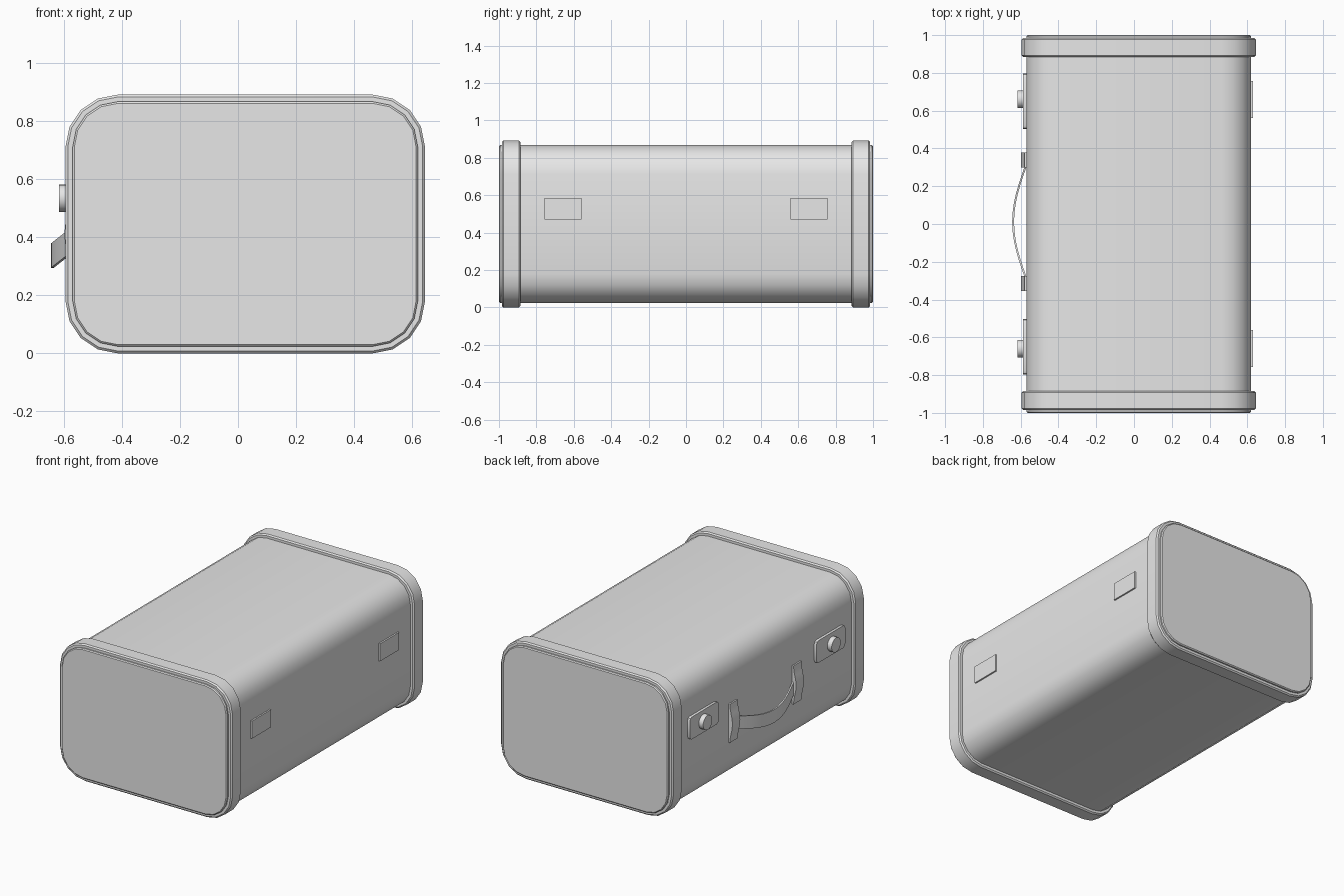
import bpy, bmesh, math
from mathutils import Matrix

cube = bpy.data.objects.get("Cube")
if cube:
    bpy.data.objects.remove(cube, do_unlink=True)

CX, CZ = 0.025, 0.446      # centre of the case section
SIDE = -0.57               # plane of the side that carries the handle

grey = bpy.data.materials.new("plain_grey")
grey.use_nodes = True
grey.diffuse_color = (0.8, 0.8, 0.8, 1)
grey.node_tree.nodes["Principled BSDF"].inputs["Base Color"].default_value = (0.8, 0.8, 0.8, 1)


def finish(bm, name, bevel=0):
    """Turn a bmesh into a shaded object, with an optional edge chamfer."""
    bmesh.ops.recalc_face_normals(bm, faces=bm.faces)
    mesh = bpy.data.meshes.new(name)
    bm.to_mesh(mesh)
    bm.free()
    mesh.materials.append(grey)
    ob = bpy.data.objects.new(name, mesh)
    bpy.context.collection.objects.link(ob)
    if bevel:
        mod = ob.modifiers.new("chamfer", 'BEVEL')
        mod.width = bevel
        mod.segments = 1
        mod.limit_method = 'ANGLE'
        mod.angle_limit = math.radians(50)
    bpy.ops.object.select_all(action='DESELECT')
    ob.select_set(True)
    bpy.context.view_layer.objects.active = ob
    bpy.ops.object.shade_smooth_by_angle(angle=math.radians(30))
    return ob


def rounded_rect(w, h, r, seg=4):
    """Outline of a rectangle with rounded corners, centred on the origin."""
    pts = []
    for k, (sx, sy) in enumerate([(1, 1), (-1, 1), (-1, -1), (1, -1)]):
        for i in range(seg + 1):
            a = math.pi / 2 * (k + i / seg)
            pts.append((sx * (w / 2 - r) + r * math.cos(a),
                        sy * (h / 2 - r) + r * math.sin(a)))
    return pts


def prism(name, outline, place, start, end, bevel=0):
    """Extrude an outline from start to end; place maps (u, v, depth) to xyz."""
    bm = bmesh.new()
    a, b = [[bm.verts.new(place(u, v, d)) for u, v in outline] for d in (start, end)]
    bm.faces.new(a)
    bm.faces.new(b)
    n = len(outline)
    for i in range(n):
        j = (i + 1) % n
        bm.faces.new((a[i], a[j], b[j], b[i]))
    return finish(bm, name, bevel)


def ribbon(name, sections):
    """Skin a row of four-cornered sections and cap both ends."""
    bm = bmesh.new()
    rows = [[bm.verts.new(p) for p in s] for s in sections]
    for a, b in zip(rows, rows[1:]):
        for i in range(4):
            j = (i + 1) % 4
            bm.faces.new((a[i], a[j], b[j], b[i]))
    bm.faces.new(rows[0])
    bm.faces.new(rows[-1])
    return finish(bm, name)


def along_y(u, v, d):
    return (CX + u, d, CZ + v)


# Case body and the raised band near each end
prism("case_body", rounded_rect(1.19, 0.844, 0.155), along_y, -1, 1, 0.006)
for end, s in (("front", -1), ("back", 1)):
    prism(end + "_band", rounded_rect(1.24, 0.892, 0.18), along_y, s * 0.885, s * 0.985, 0.008)

    # Latch plate and round button
    def on_side(u, v, d, s=s):
        return (SIDE - d, s * 0.65 + u, 0.535 + v)
    prism(end + "_latch_plate", rounded_rect(0.295, 0.145, 0.02, 2), on_side, -0.005, 0.017)
    bm = bmesh.new()
    bmesh.ops.create_cone(bm, cap_ends=True, segments=20, radius1=0.047, radius2=0.047, depth=0.05,
                          matrix=Matrix.Translation((-0.593, s * 0.66, 0.535)) @ Matrix.Rotation(math.pi / 2, 4, 'Y'))
    finish(bm, end + "_latch_button")

    # Hinge plate on the opposite side
    def on_hinge_side(u, v, d, s=s):
        return (0.62 + d, s * 0.658 + u, 0.527 + v)
    hinge = [(-0.098, -0.057), (0.098, -0.057), (0.098, 0.057), (-0.098, 0.057)]
    prism(end + "_hinge_plate", hinge, on_hinge_side, -0.005, 0.01)

    # Strip that holds the handle, bulging outward at its middle
    y = 0.011 + s * 0.327
    strip = []
    for i in range(9):
        t = i / 4 - 1
        x = SIDE - 0.01 - 0.019 * math.cos(t * math.pi / 2) ** 2
        z = 0.41 + 0.125 * t
        strip.append([(x, y - 0.04, z), (x, y + 0.04, z),
                      (SIDE + 0.005, y + 0.04, z), (SIDE + 0.005, y - 0.04, z)])
    ribbon(end + "_handle_mount", strip)

# Drooping strap handle, bowed outward between the mounts
strap = []
for i in range(13):
    t = i / 6 - 1
    bow = math.cos(t * math.pi / 2)
    x = -0.578 - 0.067 * bow
    y = 0.011 + 0.295 * t
    z = 0.39 - 0.053 * bow
    strap.append([(x, y, z - 0.042), (x, y, z + 0.042),
                  (x + 0.01, y, z + 0.042), (x + 0.01, y, z - 0.042)])
ribbon("handle_strap", strap)
